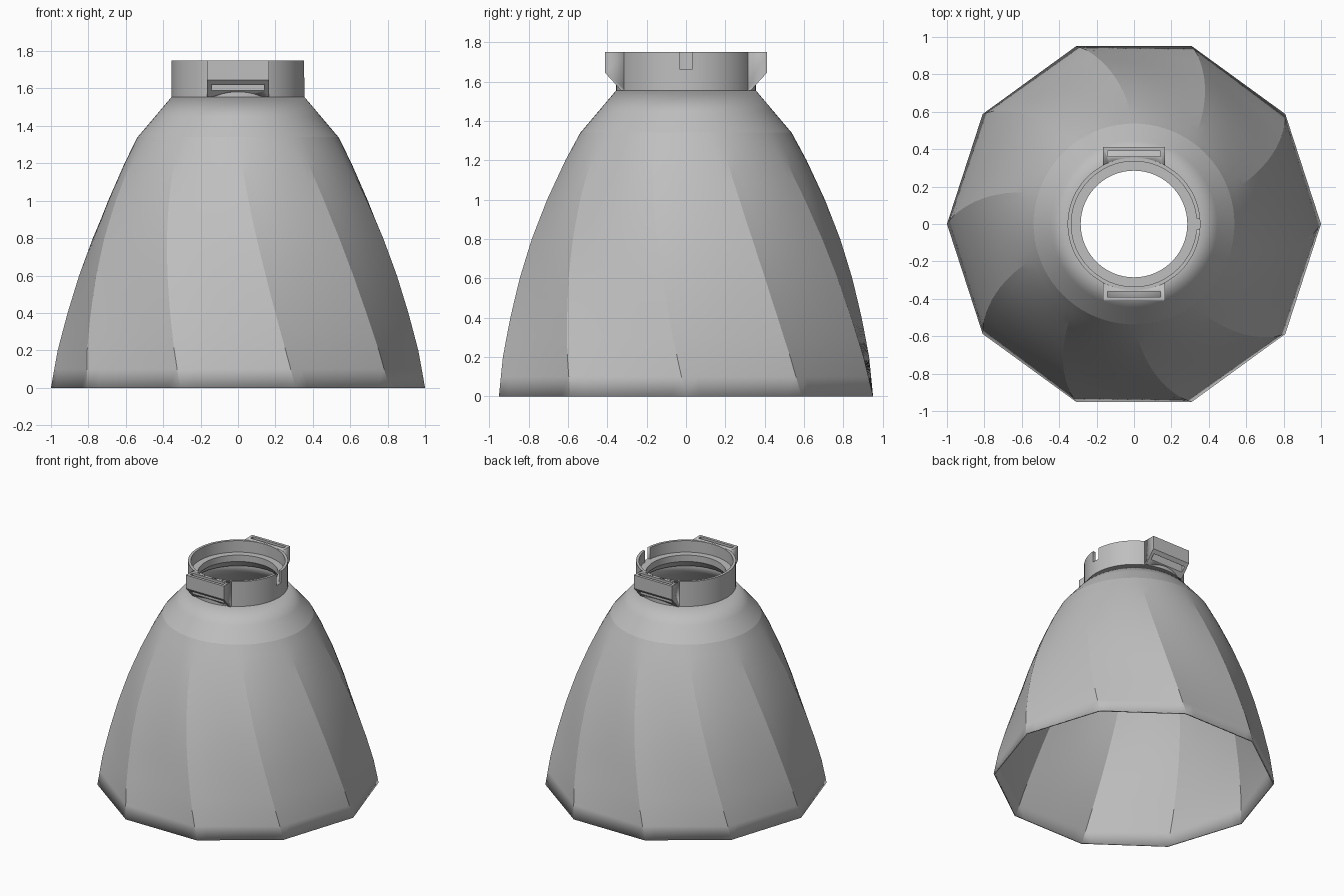
import bpy, bmesh, math

if "Cube" in bpy.data.objects:
    bpy.data.objects.remove(bpy.data.objects["Cube"], do_unlink=True)

grey = bpy.data.materials.new("plain grey")
grey.use_nodes = True
grey.diffuse_color = (0.52, 0.52, 0.52, 1)
grey.node_tree.nodes["Principled BSDF"].inputs["Base Color"].default_value = grey.diffuse_color

SIDES, PER_SIDE = 10, 8
COUNT = SIDES * PER_SIDE
NECK_Z, COLLAR_Z, TOP_Z = 1.34, 1.555, 1.75
COLLAR_R, BORE_R = 0.355, 0.335


def finish(name, bm, angle=30):
    bmesh.ops.recalc_face_normals(bm, faces=bm.faces)
    mesh = bpy.data.meshes.new(name)
    bm.to_mesh(mesh)
    bm.free()
    obj = bpy.data.objects.new(name, mesh)
    bpy.context.collection.objects.link(obj)
    mesh.materials.append(grey)
    bpy.ops.object.select_all(action='DESELECT')
    obj.select_set(True)
    bpy.context.view_layer.objects.active = obj
    bpy.ops.object.shade_smooth_by_angle(angle=math.radians(angle))
    return obj


def loft(bm, rings, closed=False):
    rows = [[bm.verts.new(p) for p in ring] for ring in rings]
    pairs = list(zip(rows, rows[1:])) + ([(rows[-1], rows[0])] if closed else [])
    for a, b in pairs:
        for i in range(len(a)):
            j = (i + 1) % len(a)
            bm.faces.new((a[i], a[j], b[j], b[i]))


def circle(r, z, n=COUNT):
    return [(r * math.cos(2 * math.pi * i / n), r * math.sin(2 * math.pi * i / n), z)
            for i in range(n)]


def prism(bm, profile, half_width):
    # Extrude a (y, z) outline along x
    face = bm.faces.new([bm.verts.new((-half_width, y, z)) for y, z in profile])
    out = bmesh.ops.extrude_face_region(bm, geom=[face])["geom"]
    bmesh.ops.translate(bm, vec=(2 * half_width, 0, 0),
                        verts=[v for v in out if isinstance(v, bmesh.types.BMVert)])


def box(bm, x0, x1, y0, y1, z0, z1):
    verts = bmesh.ops.create_cube(bm, size=1)["verts"]
    for v in verts:
        v.co = (x1 if v.co.x > 0 else x0, y1 if v.co.y > 0 else y0, z1 if v.co.z > 0 else z0)


def cut(obj, cutter):
    cutter.hide_render = True
    cutter.hide_set(True)
    mod = obj.modifiers.new("cut", 'BOOLEAN')
    mod.operation, mod.solver, mod.object = 'DIFFERENCE', 'EXACT', cutter


# Shade: a twisting ten-sided skirt that becomes round at the neck
def corner_radius(z):
    pts = [(0, 1.0), (0.2, 0.965), (0.4, 0.915), (0.6, 0.858), (0.8, 0.79),
           (1.0, 0.708), (1.2, 0.613), (NECK_Z, 0.537)]
    for (z0, r0), (z1, r1) in zip(pts, pts[1:]):
        if z <= z1 + 1e-6:
            return r0 + (r1 - r0) * (z - z0) / (z1 - z0)


def skirt_ring(z):
    t = z / NECK_Z
    twist = -math.radians(18) * t
    half = math.pi / SIDES
    ring = []
    for i in range(COUNT):
        a = 2 * math.pi * i / COUNT
        flat = math.cos(half) / math.cos(a % (2 * half) - half)
        r = corner_radius(z) * (flat + (1 - flat) * t ** 2)
        ring.append((r * math.cos(a + twist), r * math.sin(a + twist), z))
    return ring


rings = [skirt_ring(0.1 * i) for i in range(13)]
rings += [skirt_ring(1.27), skirt_ring(NECK_Z)]
neck = skirt_ring(NECK_Z)
for s in (0.5, 1.0):
    k = 1 + (COLLAR_R / 0.537 - 1) * s
    rings.append([(x * k, y * k, z + (COLLAR_Z - NECK_Z) * s) for x, y, z in neck])
bm = bmesh.new()
loft(bm, rings)
shade = finish("shade", bm, 9)
wall = shade.modifiers.new("wall", 'SOLIDIFY')
wall.thickness, wall.offset = 0.01, -1

# Collar: thin ring with an inner ledge
bm = bmesh.new()
loft(bm, [circle(r, z) for r, z in (
    (COLLAR_R, COLLAR_Z), (COLLAR_R, TOP_Z), (BORE_R, TOP_Z), (BORE_R, 1.66),
    (0.285, 1.66), (0.285, 1.61), (0.34, COLLAR_Z - 0.005))], closed=True)
collar = finish("collar", bm)

# Key notch in the collar rim
bm = bmesh.new()
box(bm, 0.32, 0.4, -0.03, 0.03, 1.66, 1.8)
cut(collar, finish("notch_cutter", bm))

# Bore that keeps the lugs out of the collar
bm = bmesh.new()
bmesh.ops.create_cone(bm, cap_ends=True, segments=COUNT, radius1=BORE_R + 0.01,
                      radius2=BORE_R + 0.01, depth=1)
bmesh.ops.translate(bm, verts=bm.verts, vec=(0, 0, 1.6))
bore = finish("bore_cutter", bm)

# Strap lugs, front and back, each with a slot right through
for name, side in (("front", -1), ("back", 1)):
    bm = bmesh.new()
    outline = [(0.28, COLLAR_Z), (0.33, COLLAR_Z), (0.412, 1.645), (0.412, TOP_Z), (0.28, TOP_Z)]
    prism(bm, [(side * y, z) for y, z in outline], 0.165)
    lug = finish(name + "_lug", bm)
    bm = bmesh.new()
    y0, y1 = sorted((side * 0.36, side * 0.39))
    box(bm, -0.143, 0.143, y0, y1, 1.5, 1.8)
    cut(lug, bore)
    cut(lug, finish(name + "_slot_cutter", bm))
